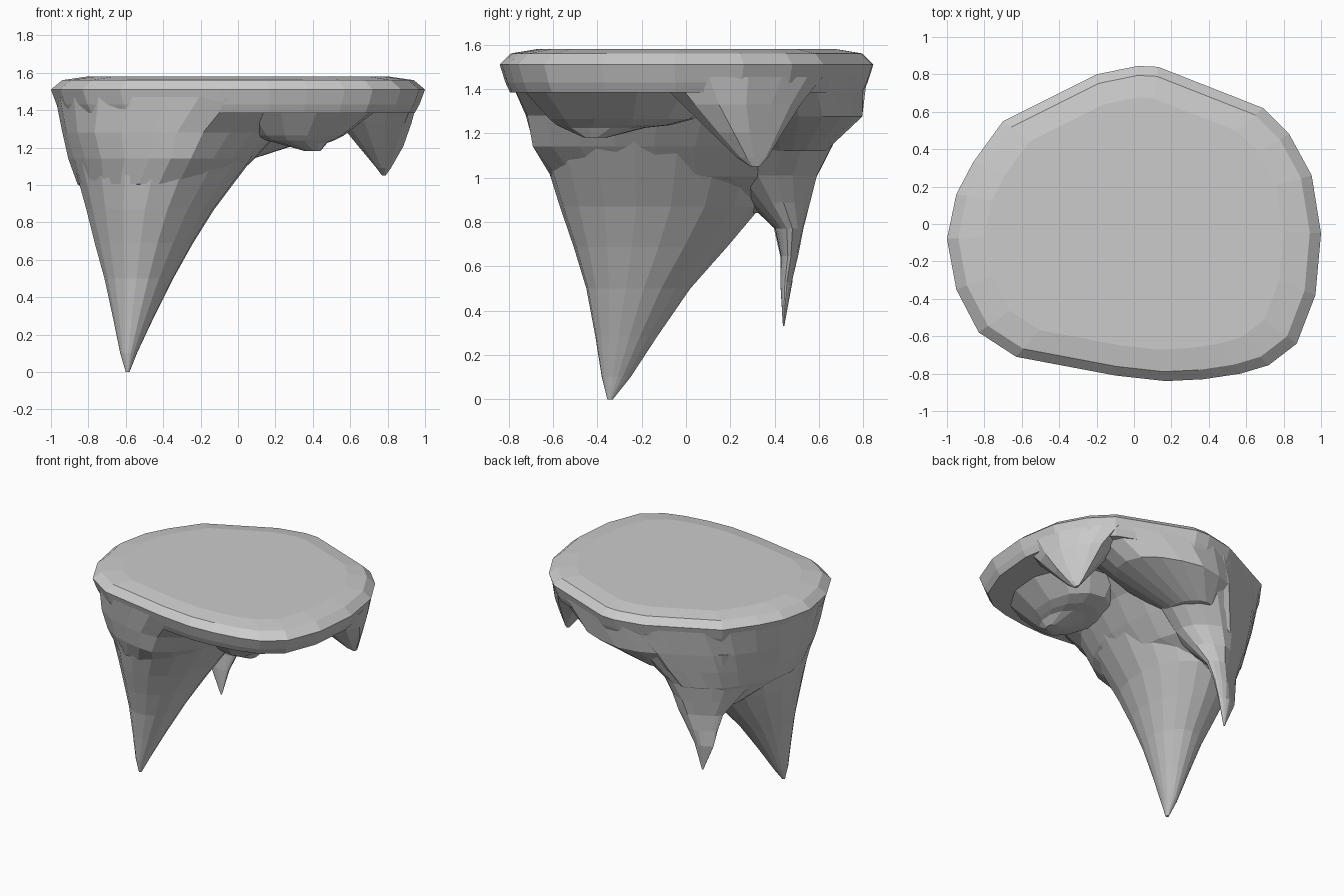
import bpy, bmesh, math
from mathutils import Vector

if "Cube" in bpy.data.objects:
    bpy.data.objects.remove(bpy.data.objects["Cube"])

# Plan outline of the slab at its widest, counter-clockwise
OUTLINE = [(-1, -.08), (-.95, -.35), (-.83, -.58), (-.63, -.71), (-.1, -.81),
           (.17, -.84), (.37, -.83), (.57, -.8), (.72, -.755), (.87, -.64), (.97, -.38),
           (1, -.05), (.95, .26), (.83, .48), (.69, .62), (.13, .84), (.02, .845),
           (-.2, .8), (-.7, .55), (-.86, .33), (-.95, .16)]


def clamp(x, y, scale):
    """Pull a point radially inside the scaled outline."""
    n = len(OUTLINE)
    for i in range(n):
        a, b = Vector(OUTLINE[i]), Vector(OUTLINE[(i + 1) % n])
        e = b - a
        side = a.x * y - a.y * x
        other = x * b.y - y * b.x
        if side >= 0 and other >= 0:
            reach = (a.x * e.y - a.y * e.x) / ((x * e.y - y * e.x) or 1e-9)
            f = min(1, reach * scale)
            return x * f, y * f
    return x, y


def loft(name, rings):
    """Skin a closed solid through rings of equal point count."""
    bm = bmesh.new()
    rows = [[bm.verts.new(p) for p in ring] for ring in rings]
    n = len(rows[0])
    for lo, hi in zip(rows, rows[1:]):
        for i in range(n):
            j = (i + 1) % n
            bm.faces.new((lo[i], lo[j], hi[j], hi[i]))
    bm.faces.new(rows[0][::-1])
    bm.faces.new(rows[-1])
    bmesh.ops.recalc_face_normals(bm, faces=bm.faces)
    me = bpy.data.meshes.new(name)
    bm.to_mesh(me)
    bm.free()
    ob = bpy.data.objects.new(name, me)
    bpy.context.collection.objects.link(ob)
    return ob


def refine(rows):
    """Insert a smooth in-between level in every inner gap."""
    out = [rows[0]]
    for k in range(1, len(rows)):
        if 1 < k < len(rows) - 1:
            out.append([(9 * (b + c) - a - d) / 16 for a, b, c, d in zip(*rows[k - 2:k + 2])])
        out.append(rows[k])
    return out


def spike(name, levels, sides=18, tuck=0):
    """Loft of ovals (z, left, right, front, back), kept inside the tapering outline."""
    rings = []
    for z, l, r, f, b in refine(levels):
        scale = max(.8, min(.985, .87 + .27 * (z - 1))) - tuck
        ring = []
        for i in range(sides):
            t = math.tau * (i + .3) / sides
            x = (l + r) / 2 + (r - l) / 2 * math.cos(t)
            y = (f + b) / 2 + (b - f) / 2 * math.sin(t)
            ring.append((*clamp(x, y, scale), z))
        rings.append(ring)
    return loft(name, rings)


# Flat-topped slab with a bevelled rim
slab = loft("floating_rock", [[(x * s, y * s, z) for x, y in OUTLINE] for z, s in
                              [(1.385, .945), (1.43, .97), (1.51, 1), (1.56, .94), (1.58, .8)]])

# Long main spike
main = spike("main_spike", [(0, -.6, -.58, -.355, -.33), (.1, -.63, -.54, -.38, -.25),
                            (.5, -.715, -.345, -.45, .02), (.87, -.82, -.125, -.57, .34),
                            (1.22, -.91, .14, -.68, .5)], tuck=.006)
# Thin rear spike
rear = spike("rear_spike", [(.33, -.455, -.445, .437, .443), (.53, -.55, -.39, .425, .48),
                            (.77, -.68, -.27, .4, .545), (1.01, -.8, -.1, .15, .61),
                            (1.29, -.88, .2, .1, .76)], tuck=.006)
# Trunk joining both spikes to the slab
trunk = spike("trunk", [(.84, -.64, -.42, .28, .36), (1.005, -.86, -.05, -.61, .6),
                        (1.28, -1, .22, -.76, .79), (1.47, -1.1, .5, -.9, .95)], 24)
# Shoulder sloping up beneath the rear rim
shoulder = spike("rear_shoulder", [(1.12, -.3, .02, .3, .63), (1.275, -.5, .5, .15, .8),
                                   (1.465, -.6, .95, .05, .95)], tuck=.003)
# Low bump under the front right
bump = spike("front_bump", [(1.18, .36, .44, -.46, -.36), (1.225, .2, .48, -.56, -.18),
                            (1.265, .1, .57, -.62, .04), (1.44, -.05, .8, -.78, .2)], 12)
# Short spike under the right edge
side = spike("side_bump", [(1.05, .77, .79, .29, .33), (1.09, .74, .82, .23, .37),
                           (1.33, .54, .97, -.02, .52), (1.455, .45, 1.05, -.15, .66)], 12)

# Fuse everything into one rock
parts = [main, rear, trunk, shoulder, bump, side]
for p in parts:
    mod = slab.modifiers.new(p.name, 'BOOLEAN')
    mod.operation = 'UNION'
    mod.solver = 'EXACT'
    mod.object = p
bpy.context.view_layer.update()
fused = bpy.data.meshes.new_from_object(slab.evaluated_get(bpy.context.evaluated_depsgraph_get()))
slab.modifiers.clear()
slab.data = fused
for p in parts:
    bpy.data.objects.remove(p)
